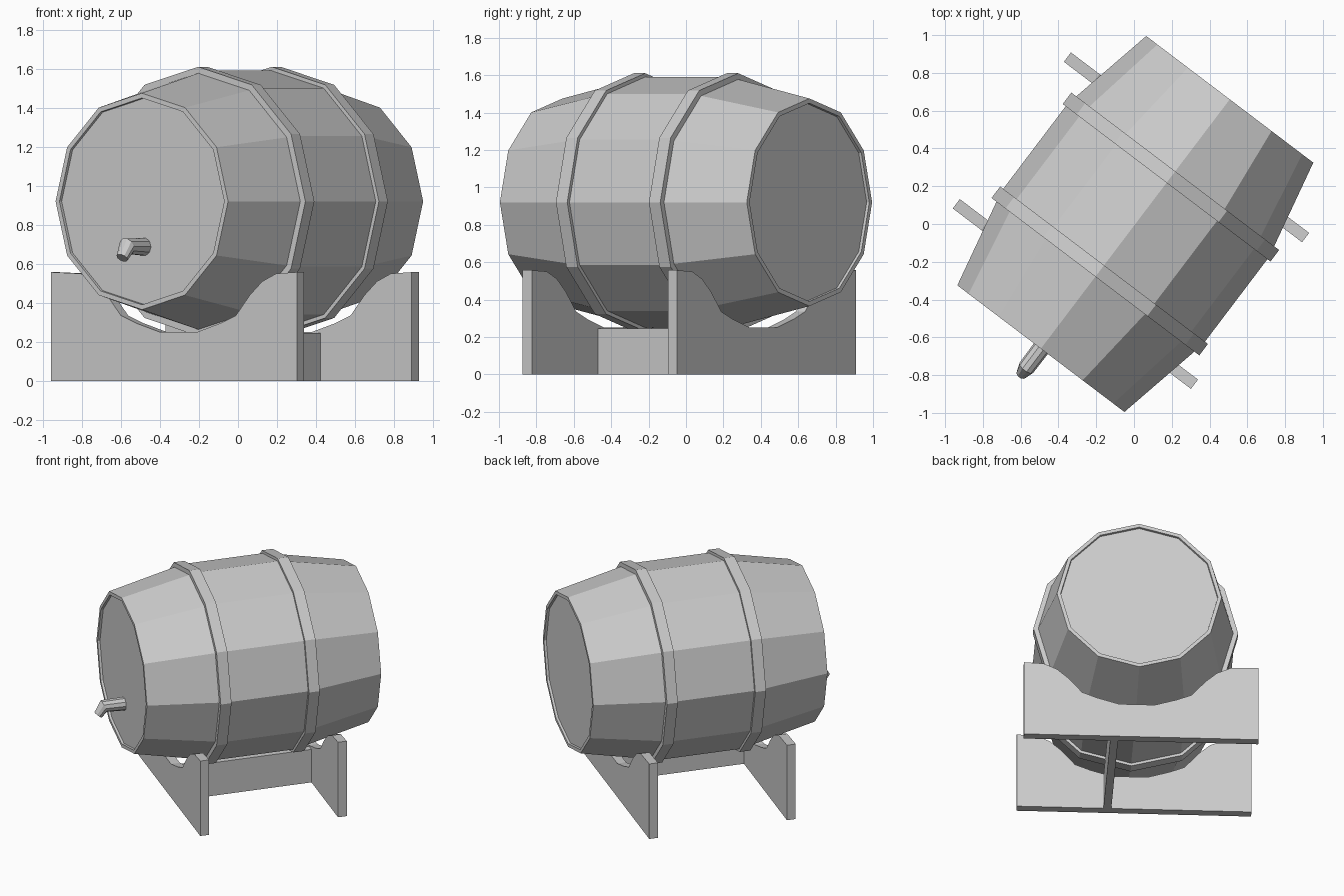
import bpy, bmesh, math
from mathutils import Matrix

cube = bpy.data.objects.get("Cube")
if cube:
    bpy.data.objects.remove(cube, do_unlink=True)

AXIS_Z = 0.92      # height of the barrel axis
SIDES = 12
# Everything is built along local y, then turned to its resting direction
PLACE = Matrix.Translation((0.007, 0, 0)) @ Matrix.Rotation(math.radians(-37.15), 4, 'Z')

grey = bpy.data.materials.new("plain grey")
grey.use_nodes = True
COLOUR = (0.6, 0.6, 0.6, 1)
grey.diffuse_color = COLOUR
grey.node_tree.nodes["Principled BSDF"].inputs["Base Color"].default_value = COLOUR


def finish(name, bm):
    bmesh.ops.recalc_face_normals(bm, faces=bm.faces[:])
    bm.transform(PLACE)
    mesh = bpy.data.meshes.new(name)
    bm.to_mesh(mesh)
    bm.free()
    mesh.materials.append(grey)
    obj = bpy.data.objects.new(name, mesh)
    bpy.context.collection.objects.link(obj)
    return obj


def loft(name, rings, sides=SIDES, closed=False):
    """Skin rings of (y, z, radius, tilt); closed joins last ring to first."""
    bm = bmesh.new()
    loops = []
    for y, z, r, tilt in rings:
        loop = []
        for i in range(sides):
            a = math.tau * i / sides
            up = r * math.sin(a)
            loop.append(bm.verts.new((r * math.cos(a), y + up * math.sin(tilt),
                                      z + up * math.cos(tilt))))
        loops.append(loop)
    pairs = list(zip(loops, loops[1:]))
    if closed:
        pairs.append((loops[-1], loops[0]))
    else:
        bm.faces.new(loops[0])
        bm.faces.new(loops[-1])
    for a, b in pairs:
        for i in range(sides):
            j = (i + 1) % sides
            bm.faces.new((a[i], a[j], b[j], b[i]))
    return finish(name, bm)


def plank(name, outline, y0, y1):
    """Extrude an x-z outline from y0 to y1."""
    bm = bmesh.new()
    face = bm.faces.new([bm.verts.new((x, y0, z)) for x, z in outline])
    moved = bmesh.ops.extrude_face_region(bm, geom=[face])["geom"]
    bmesh.ops.translate(bm, vec=(0, y1 - y0, 0),
                        verts=[v for v in moved if isinstance(v, bmesh.types.BMVert)])
    return finish(name, bm)


# Barrel body with recessed heads
half = [(0.812, 0.528), (0.828, 0.53), (0.828, 0.555), (0.29, 0.67)]
profile = [(-y, r) for y, r in half] + [(y, r) for y, r in reversed(half)]
loft("barrel_body", [(y, AXIS_Z, r, 0) for y, r in profile])

# Hoops
for side, sign in (("front", -1), ("back", 1)):
    c = 0.312 * sign
    section = [(-0.038, 0.64), (-0.038, 0.69), (0.038, 0.69), (0.038, 0.64)]
    loft(side + "_hoop", [(c + dy, AXIS_Z, r, 0) for dy, r in section], closed=True)

# Tap: straight pipe that bends into a short tapered spout
loft("tap", [(-0.80, 0.687, 0.047, 0), (-0.955, 0.69, 0.045, -0.4),
             (-0.995, 0.63, 0.031, -0.9)], sides=10)

# Cradle boards with a notch for the barrel
notch = [(0.63, 0.55), (0.54, 0.51), (0.46, 0.44), (0.37, 0.335), (0.27, 0.295), (0.12, 0.25)]
outline = ([(-0.82, 0), (0.762, 0), (0.762, 0.557)] + notch
           + [(-x, z) for x, z in reversed(notch)] + [(-0.82, 0.557)])
for side, sign in (("front", -1), ("back", 1)):
    c = 0.487 * sign
    plank(side + "_cradle_board", outline, c - 0.031, c + 0.031)

# Lengthwise beam between the boards
plank("cradle_beam", [(0.125, 0), (0.178, 0), (0.178, 0.245), (0.125, 0.245)], -0.456, 0.456)
